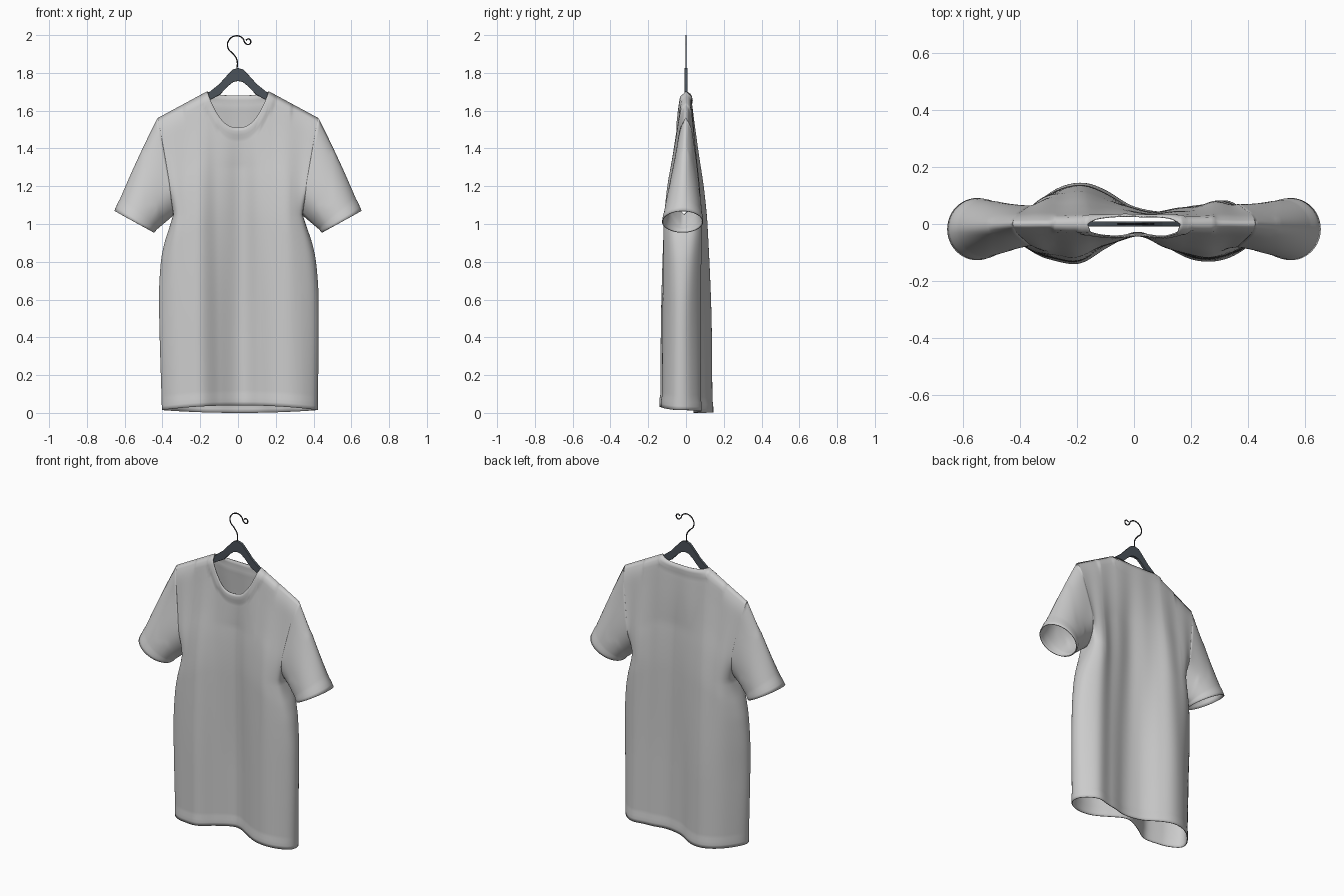
import bpy, bmesh
from math import sin, cos, pi, sqrt
from mathutils import Vector

if "Cube" in bpy.data.objects:
    bpy.data.objects.remove(bpy.data.objects["Cube"])

ARMPIT, HALF, NECK, LOWER, UPPER, COLS = 1.05, 0.425, 0.1626, 50, 24, 64


def curve(xs, ys, x):
    """Smooth curve through the given knots."""
    x = min(max(x, xs[0]), xs[-1])
    i = 0
    while i < len(xs) - 2 and x > xs[i + 1]:
        i += 1

    def slope(k):
        a, b = max(k - 1, 0), min(k + 1, len(xs) - 1)
        return (ys[b] - ys[a]) / (xs[b] - xs[a])
    d = xs[i + 1] - xs[i]
    t = (x - xs[i]) / d
    return ((2*t**3 - 3*t*t + 1) * ys[i] + (t**3 - 2*t*t + t) * d * slope(i)
            + (3*t*t - 2*t**3) * ys[i + 1] + (t**3 - t*t) * d * slope(i + 1))


def material(name, rgb):
    m = bpy.data.materials.new(name)
    m.diffuse_color = (*rgb, 1)
    m.use_nodes = True
    m.node_tree.nodes["Principled BSDF"].inputs["Base Color"].default_value = m.diffuse_color
    return m


def make_object(name, bm, mat=None):
    me = bpy.data.meshes.new(name)
    bm.to_mesh(me)
    bm.free()
    ob = bpy.data.objects.new(name, me)
    bpy.context.collection.objects.link(ob)
    if mat:
        me.materials.append(mat)
    return ob


# Cross-section depths across the shirt, at the hem and at the chest
U = [-1, -.75, -.5, -.25, 0, .25, .5, .75, 1]
HEM = {-1: [-.10, -.12, -.135, -.08, -.03, -.075, -.125, -.12, -.10],
       1: [.03, .10, .14, .11, .05, .04, .06, .08, .05]}
CHEST = {-1: [-.12, -.12, -.12, -.09, -.055, -.09, -.125, -.125, -.12],
         1: [.11, .115, .115, .095, .06, .055, .075, .10, .11]}


def shoulder(x):
    return 1.70 - max(0, abs(x) - NECK) * 0.54


def shirt_point(side, u, row):
    """Point on the front (side -1) or back (side 1) panel."""
    if row <= LOWER:
        s = 0
        hem = 0.015 + (0.025 if side < 0 else -0.015) * (1 - u * u)
        z = hem + (ARMPIT - hem) * row / LOWER
        w = curve([0, .6, .8, .9, .98, ARMPIT], [.41, .42, .408, .388, .362, .34], z)
        x = u * (HALF - (HALF - w) * u**4) + 0.01 * (1 - z / ARMPIT)
    else:
        s = (row - LOWER) / UPPER
        tx = abs(u) * HALF
        top = shoulder(tx)
        if tx < NECK:
            k = tx / NECK
            top = 1.51 + .19 * k**2.4 if side < 0 else 1.68 + .02 * k**3
        z = ARMPIT + (top - ARMPIT) * s
        x = u * (HALF - (HALF - .34) * (1 - s**1.1) * u**4)
    t = min(max((1.4 - z) / 1.0, 0), 1)
    t = t * t * (3 - 2 * t)
    h = max(0, shoulder(x) - z)
    flat = max(0, 1 - h / .4)             # folds fade out towards the shoulders

    def depth(sd):
        d = curve(U, HEM[sd], u) * t + curve(U, CHEST[sd], u) * (1 - t)
        return d + (sd * .11 - d) * flat
    mid = (depth(-1) + depth(1)) / 2
    close = sqrt(max(0, 1 - u**8 * (1 - min(1, 4 * s))))
    g = curve([0, .02, .08, .15, .3, .5, .7, 1.7],
              [0, .18, .28, .36, .54, .78, .9, 1], h)
    ripple = .005 * sin(17 * u + side + z) * (1 - t * .6)
    y = g * (mid + (depth(side) + ripple - mid) * close)
    if row <= 2:
        y += side * .004 * close          # folded hem
    return Vector((x, y, z))


# Shirt: front and back panels, then sleeves lofted from the armholes
bm = bmesh.new()


def add_grid(rows, closed=False):
    vs = [[bm.verts.new(p) for p in r] for r in rows]
    for a, b in zip(vs, vs[1:]):
        n = len(a)
        for i in range(n if closed else n - 1):
            j = (i + 1) % n
            bm.faces.new((a[i], a[j], b[j], b[i]))


us = [sin(pi / 2 * i / COLS) for i in range(-COLS, COLS + 1)]
neckline = []
for side in (-1, 1):
    rows = [[shirt_point(side, u, r) for u in us] for r in range(LOWER + UPPER + 1)]
    add_grid(rows)
    neckline += [p for p, u in zip(rows[-1], us) if abs(u) < .384]

for sx in (-1, 1):
    hole = [(shirt_point(-1, sx, LOWER + k), k / UPPER, -1) for k in range(UPPER + 1)]
    hole += [(shirt_point(1, sx, LOWER + k), k / UPPER, 1) for k in range(UPPER - 1, 0, -1)]
    rings = []
    for i in range(25):
        s = i / 24
        ring = []
        for p, k, side in hole:
            a = pi * k
            cuff = Vector((sx * (.55 - .1 * cos(a)), -.018 + side * .104 * sin(a),
                           1.012 - .055 * cos(a)))
            q = p.lerp(cuff, s)
            q.y = p.y + (cuff.y - p.y) * s**.9
            q.z += .012 * sin(pi * s) * k
            if s > .9:                    # cuff band
                c = Vector((sx * .55, -.018, 1.012)) + Vector((-sx * .13, 0, .3)) * (1 - s)
                q = c + (q - c) * 1.025
            ring.append(q)
        rings.append(ring)
    add_grid(rings, closed=True)

bmesh.ops.remove_doubles(bm, verts=bm.verts[:], dist=1e-5)
# Soften the armhole seams
seam = [v for v in bm.verts if .28 < abs(v.co.x) < .5 and .98 < v.co.z < 1.62
        and not v.is_boundary and not (abs(v.co.x) > .42 and v.co.z < 1.1)]
for _ in range(12):
    bmesh.ops.smooth_vert(bm, verts=seam, factor=.5, use_axis_y=True)
# Raised neckband
for v in bm.verts:
    if v.co.z > 1.4 and abs(v.co.x) < .24:
        if min((v.co - p).length for p in neckline) < .042:
            v.co.y += (1 if v.co.y > 0 else -1) * .007 * min(1, abs(v.co.y) / .01)
bmesh.ops.recalc_face_normals(bm, faces=bm.faces[:])
for f in bm.faces:
    f.smooth = True
shirt = make_object("shirt", bm)
mod = shirt.modifiers.new("cloth_thickness", 'SOLIDIFY')
mod.thickness = .005
mod.offset = 0

# Hanger body: mirrored flat outline with thickness and rounded edges
top = [(0, 1.826), (.028, 1.818), (.055, 1.79), (.1, 1.74), (.15, 1.70), (.2, 1.665), (.38, 1.55)]
low = [(.38, 1.52), (.2, 1.62), (.15, 1.655), (.095, 1.685), (.055, 1.728), (.025, 1.752), (0, 1.757)]
bm = bmesh.new()
for sx in (-1, 1):
    for y in (-.009, .009):
        a = [bm.verts.new((sx * x, y, z)) for x, z in top]
        b = [bm.verts.new((sx * x, y, z)) for x, z in reversed(low)]
        for i in range(len(a) - 1):
            bm.faces.new((a[i], a[i + 1], b[i + 1], b[i]))
    for line in (top, low, [top[-1], low[0]]):
        add_grid([[(sx * x, y, z) for x, z in line] for y in (-.009, .009)])
bmesh.ops.remove_doubles(bm, verts=bm.verts[:], dist=1e-5)
bmesh.ops.recalc_face_normals(bm, faces=bm.faces[:])
hanger = make_object("hanger_arms", bm, material("dark_slate", (.07, .085, .1)))
bev = hanger.modifiers.new("rounded_edges", 'BEVEL')
bev.width, bev.segments = .003, 2

# Hook: wire with a small curled end
path = [(-.008, 1.80), (-.006, 1.87), (-.025, 1.90), (-.052, 1.93), (-.05, 1.97), (-.01, 1.9965),
        (.025, 1.983), (.037, 1.96), (.055, 1.95), (.068, 1.965), (.056, 1.98), (.042, 1.973)]
cu = bpy.data.curves.new("hanger_hook", 'CURVE')
cu.dimensions = '3D'
cu.bevel_depth, cu.bevel_resolution, cu.use_fill_caps = .0035, 3, True
sp = cu.splines.new('BEZIER')
sp.bezier_points.add(len(path) - 1)
for bp, (x, z) in zip(sp.bezier_points, path):
    bp.co = (x, 0, z)
    bp.handle_left_type = bp.handle_right_type = 'AUTO'
cu.materials.append(material("dark_metal", (.03, .03, .035)))
bpy.context.collection.objects.link(bpy.data.objects.new("hanger_hook", cu))
